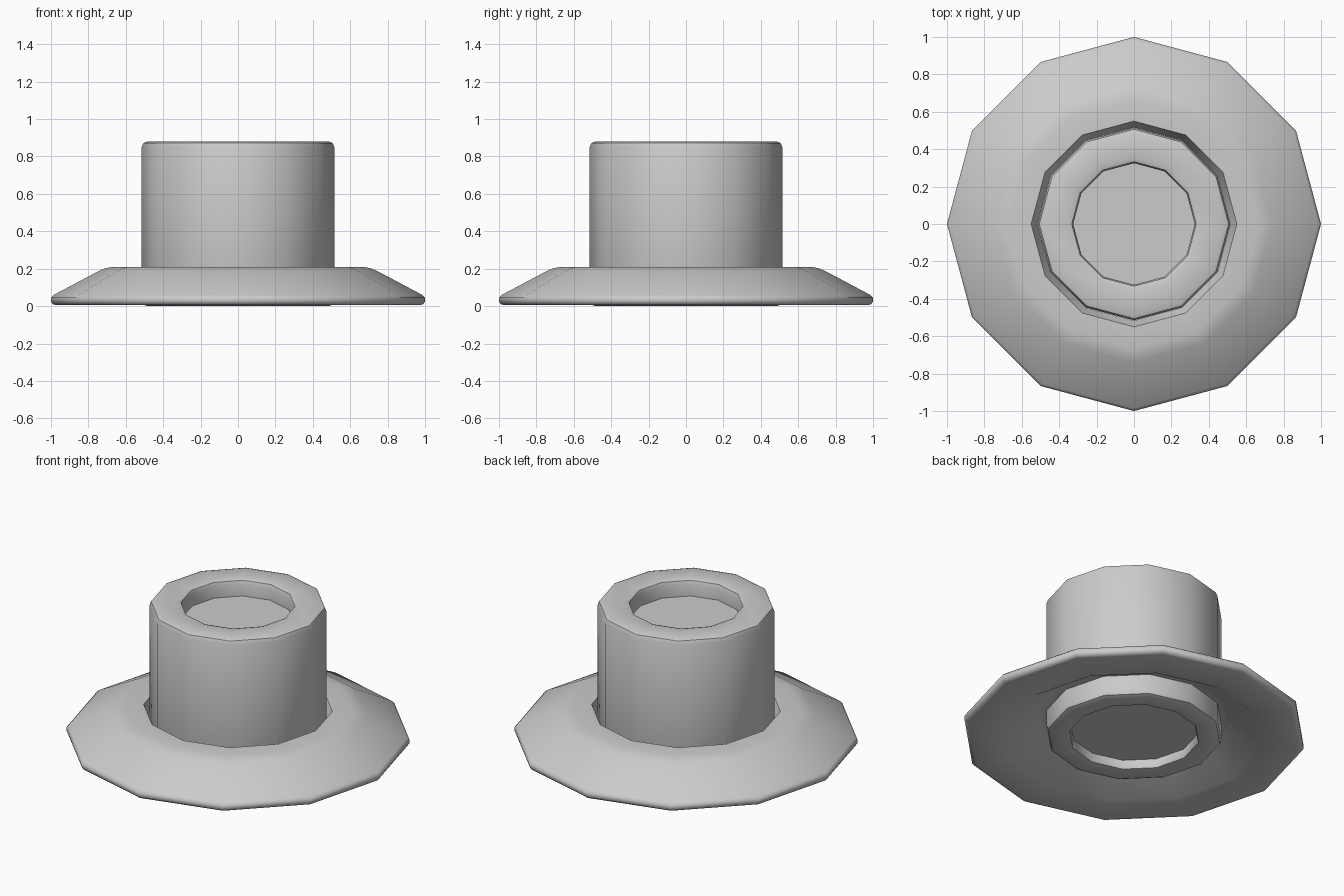
import bpy
import math

SIDES = 12

# Remove the default object
cube = bpy.data.objects.get("Cube")
if cube:
    bpy.data.objects.remove(cube, do_unlink=True)

# Single grey material
grey = bpy.data.materials.new("plain_grey")
grey.use_nodes = True
grey.diffuse_color = (0.6, 0.6, 0.6, 1)
grey.node_tree.nodes["Principled BSDF"].inputs["Base Color"].default_value = (0.6, 0.6, 0.6, 1)


def lathe(name, profile, closed):
    """Turn a (radius, height) profile around z; open ends are capped flat."""
    verts, faces = [], []
    for r, z in profile:
        for i in range(SIDES):
            a = math.tau * i / SIDES
            verts.append((r * math.cos(a), r * math.sin(a), z))
    n = len(profile)
    for k in range(n if closed else n - 1):
        a, b = k * SIDES, (k + 1) % n * SIDES
        for i in range(SIDES):
            j = (i + 1) % SIDES
            faces.append((a + i, a + j, b + j, b + i))
    if not closed:
        faces.append(tuple(reversed(range(SIDES))))
        faces.append(tuple(range((n - 1) * SIDES, n * SIDES)))
    mesh = bpy.data.meshes.new(name)
    mesh.from_pydata(verts, [], faces)
    mesh.materials.append(grey)
    obj = bpy.data.objects.new(name, mesh)
    bpy.context.collection.objects.link(obj)
    bpy.ops.object.select_all(action="DESELECT")
    obj.select_set(True)
    bpy.context.view_layer.objects.active = obj
    bpy.ops.object.shade_smooth_by_angle(angle=math.radians(46))
    return obj


# Wide sloped flange: bottom lip, rounded rim, slope, funnel hole, hollow underside
lathe("flange", [
    (0.75, 0.005), (0.97, 0.005), (0.99, 0.01), (1.0, 0.025), (1.0, 0.045), (0.985, 0.06),
    (0.74, 0.19), (0.71, 0.202), (0.67, 0.21), (0.55, 0.21),
    (0.516, 0.13), (0.56, 0.13),
], True)

# Central barrel with soft rims and a shallow socket at each end
lathe("barrel", [
    (0.375, 0.06), (0.375, 0.015), (0.38, 0.004), (0.395, 0.0),
    (0.485, 0.0), (0.506, 0.008), (0.515, 0.03),
    (0.515, 0.85), (0.506, 0.872), (0.485, 0.88),
    (0.355, 0.88), (0.333, 0.872), (0.325, 0.85), (0.325, 0.775),
], False)
